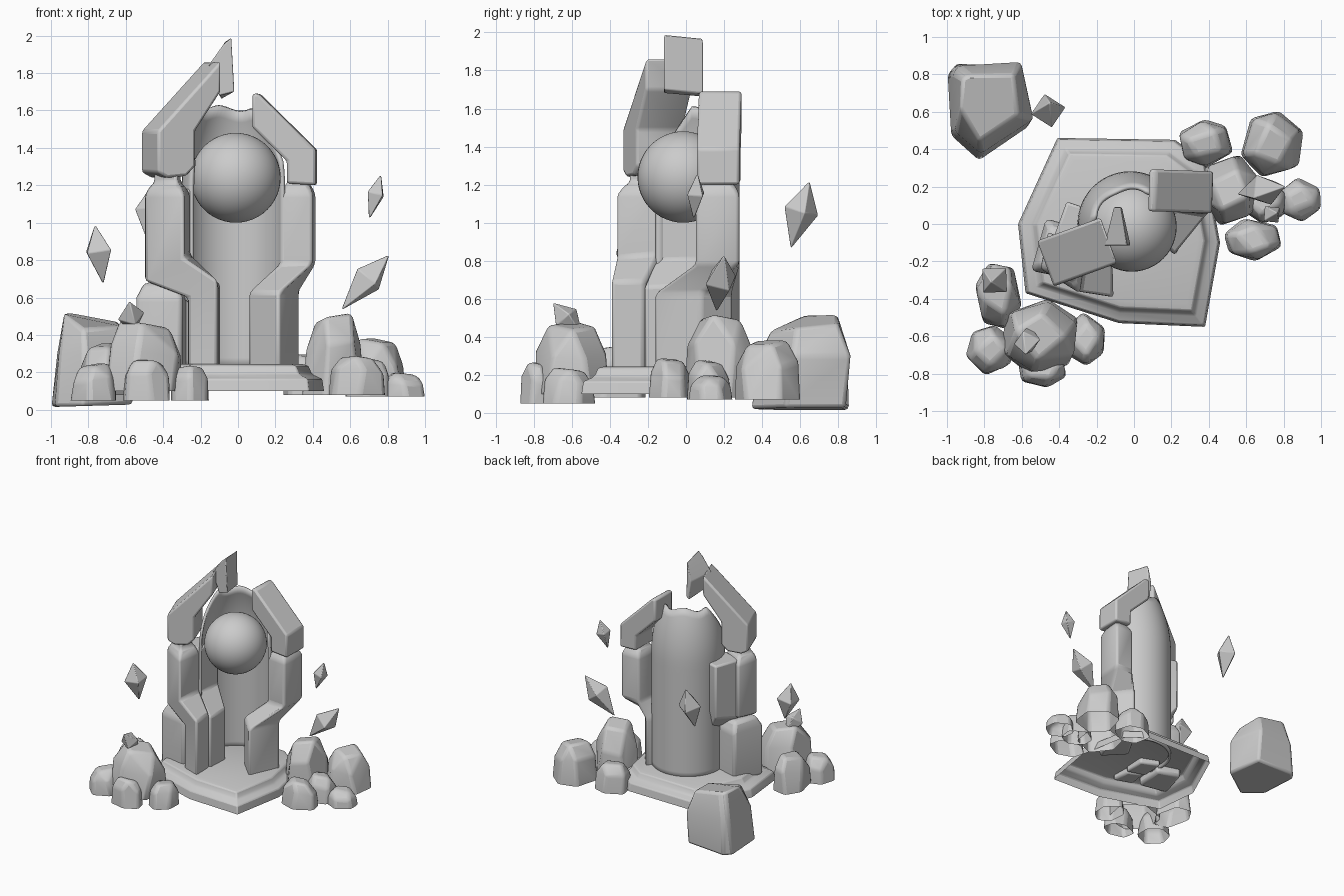
import bpy, bmesh, math, random
from mathutils import Vector, Matrix

if "Cube" in bpy.data.objects:
    bpy.data.objects.remove(bpy.data.objects["Cube"])


def finish(name, bm, bevel=0.015, angle=35):
    bmesh.ops.recalc_face_normals(bm, faces=bm.faces)
    me = bpy.data.meshes.new(name)
    bm.to_mesh(me)
    bm.free()
    ob = bpy.data.objects.new(name, me)
    bpy.context.collection.objects.link(ob)
    bpy.ops.object.select_all(action='DESELECT')
    ob.select_set(True)
    bpy.context.view_layer.objects.active = ob
    bpy.ops.object.shade_smooth_by_angle(angle=math.radians(angle))
    if bevel:
        m = ob.modifiers.new("soft_edges", 'BEVEL')
        m.width, m.segments, m.limit_method = bevel, 2, 'ANGLE'
        m.angle_limit = math.radians(25)
    return ob


def loft(name, rings, bottom=True, bevel=0.015):
    """Skin a stack of equal-sized point rings."""
    bm = bmesh.new()
    vs = [[bm.verts.new(p) for p in r] for r in rings]
    n = len(vs[0])
    for a, b in zip(vs, vs[1:]):
        for i in range(n):
            bm.faces.new((a[i], a[(i + 1) % n], b[(i + 1) % n], b[i]))
    bm.faces.new(vs[-1])
    if bottom:
        bm.faces.new(vs[0][::-1])
    return finish(name, bm, bevel)


def level(poly, z, scale=1.0, tilt=0.0):
    """Horizontal ring at z, scaled about its centre, sloping with x by tilt."""
    cx = sum(p[0] for p in poly) / len(poly)
    cy = sum(p[1] for p in poly) / len(poly)
    return [(cx + (x - cx) * scale, cy + (y - cy) * scale, z + tilt * (x - cx)) for x, y in poly]


def slab(name, profile, loc, angle, half):
    """Upright x-z profile given thickness, turned about z."""
    mat = Matrix.Translation(Vector(loc)) @ Matrix.Rotation(math.radians(angle), 4, 'Z')
    return loft(name, [[mat @ Vector((x, s * half, z)) for x, z in profile] for s in (-1, 1)])


def rock(name, x0, x1, y0, y1, z0, z1, seed):
    """Chunky faceted stone fitted to a box, hollow underneath."""
    rnd = random.Random(seed)
    pts, turn = [], rnd.random() * 6
    slope = rnd.random() * 6
    for h, s, n in ((0, 1.0, 6), (.58, .93, 6), (.95, .6, 4)):
        for i in range(n):
            a = turn + math.tau * (i + rnd.uniform(-.15, .15)) / n
            x, y = s * math.cos(a), s * math.sin(a)
            pts.append((x, y, h + (.1 * (x * math.cos(slope) + y * math.sin(slope)) if h else 0)))
    lo = [min(p[k] for p in pts) for k in range(3)]
    hi = [max(p[k] for p in pts) for k in range(3)]
    box = ((x0, x1), (y0, y1), (z0, z1))
    bm = bmesh.new()
    for p in pts:
        bm.verts.new([box[k][0] + (p[k] - lo[k]) / (hi[k] - lo[k]) * (box[k][1] - box[k][0]) for k in range(3)])
    bmesh.ops.convex_hull(bm, input=bm.verts)
    bmesh.ops.delete(bm, geom=[v for v in bm.verts if not v.link_faces], context='VERTS')
    low = [f for f in bm.faces if all(v.co.z < z0 + .01 for v in f.verts)]
    bmesh.ops.delete(bm, geom=low, context='FACES')
    bmesh.ops.dissolve_limit(bm, angle_limit=math.radians(14), verts=bm.verts, edges=bm.edges)
    return finish(name, bm, 0.02)


def crystal(name, bottom, top, r, turn=0.4):
    """Four-sided double-pointed shard."""
    a, b = Vector(bottom), Vector(top)
    q = (b - a).to_track_quat('Z', 'Y')
    bm = bmesh.new()
    lo, hi = bm.verts.new(a), bm.verts.new(b)
    ring = [bm.verts.new(a.lerp(b, .56) + q @ Vector((r * math.cos(turn + i * math.pi / 2),
            r * math.sin(turn + i * math.pi / 2), 0))) for i in range(4)]
    for i in range(4):
        bm.faces.new((ring[i], ring[(i + 1) % 4], hi))
        bm.faces.new((ring[(i + 1) % 4], ring[i], lo))
    return finish(name, bm, 0.005, 20)


# Stepped base, open underneath
base = [(-.41, .46), (.22, .45), (.38, .33), (.46, -.1), (.38, -.55), (-.08, -.53), (-.58, -.37), (-.62, 0)]
loft("stepped_base", [level(base, .1), level(base, .165, .98), level(base, .185, .89),
                      level(base, .2, .86), level(base, .235, .83), level(base, .245, .76)], False, 0.008)

# Curved back wall with a broken, inward-leaning top
bm = bmesh.new()
nu, nv = 32, 24
grid = []
for i in range(nu + 1):
    t = i / nu * 2 - 1
    ang = math.radians(115 - 100 * t)
    top = 1.61 + .015 * math.cos(t * 9) - .6 * max(0, abs(t) - .55)
    col = []
    for j in range(nv + 1):
        z = .22 + (top - .22) * j / nv
        r = .272 - .09 * (max(0, z - 1.18) / .45) ** 2
        col.append(bm.verts.new((-.02 + r * math.cos(ang), r * math.sin(ang), z)))
    grid.append(col)
for a, b in zip(grid, grid[1:]):
    for j in range(nv):
        bm.faces.new((a[j], b[j], b[j + 1], a[j + 1]))
wall = finish("curved_back_wall", bm, 0)
m = wall.modifiers.new("thickness", 'SOLIDIFY')
m.thickness, m.offset = .02, 0

# Floating orb
bpy.ops.mesh.primitive_uv_sphere_add(segments=48, ring_count=24, radius=.24, location=(-.012, -.015, 1.24))
bpy.context.object.name = "orb"
bpy.ops.object.shade_smooth()

# Kinked pillars, the front ones with narrow necks at the top
l_low = [(-.27, -.335), (-.11, -.395), (-.115, -.22), (-.24, -.17)]
l_up = [(-.50, -.24), (-.29, -.37), (-.255, -.15), (-.46, -.04)]
r_low = [(.055, 0), (.22, -.17), (.33, .08), (.2, .25)]
r_up = [(.225, .07), (.40, .05), (.415, .28), (.245, .28)]
for name, low, up, tilt, z1, z2 in (("left_pillar", l_low, l_up, .6, .65, .76),
                                   ("right_pillar", r_low, r_up, 0, .63, .78)):
    loft(name, [level(low, .2), level(low, z1, 1, tilt), level(up, z2, 1, tilt),
                level(up, 1.155), level(up, 1.195, .78), level(up, 1.21, .6), level(up, 1.3, .6)], True, .02)
i_low = [(-.26, -.17), (-.105, -.22), (-.095, -.03), (-.25, .03)]
i_up = [(-.44, -.10), (-.255, -.16), (-.24, .08), (-.36, .12)]
loft("left_inner_pillar", [level(i_low, .2), level(i_low, .62, 1, .6), level(i_up, .76, 1, .6), level(i_up, 1.18)])

# Broken arch pieces and the tip above them
slab("left_arch", [(-.195, 1.27), (-.195, 1.49), (.165, 1.865), (.165, 1.70), (.02, 1.49), (.02, 1.30),
                   (-.03, 1.25), (-.14, 1.24)], (-.29, -.145, 0), 20, .13)
slab("right_arch", [(.175, 1.20), (.175, 1.39), (-.13, 1.69), (-.165, 1.69), (-.165, 1.51), (.02, 1.33),
                    (.02, 1.21)], (.245, .175, 0), -2, .112)
tip = [(-.16, 1.84), (-.08, 1.95), (-.035, 1.99), (-.018, 1.70), (-.10, 1.68)]
loft("arch_tip", [[(x, -.115, z) for x, z in tip],
                  [(-.085 + (x + .085) * .3, .09, z - .02) for x, z in tip]], True, 0.008)

# Rubble block leaning behind the left pillar
block = [(-.55, -.25), (-.30, -.30), (-.27, -.03), (-.47, .03)]
loft("left_block", [level(block, .18), level(block, .60), level(block, .68, .72)], True, 0.025)

# Large boulder with a sloping top
rim = [(-1, .80), (-.98, .47), (-.83, .335), (-.56, .52), (-.60, .84), (-.95, .86)]
loft("large_boulder", [level(rim, .02, .99, .03),
                       level([(-.97, .81), (-.96, .49), (-.82, .37), (-.53, .56), (-.60, .87), (-.94, .85)], .30, .98),
                       [(-.92, .78, .52), (-.93, .62, .52), (-.83, .44, .43), (-.62, .58, .45), (-.64, .80, .47),
                        (-.88, .80, .51)]], True, 0.02)

# Two clusters of stones
rocks = [(-.71, -.30, -.80, -.40, .10, .48), (-.90, -.65, -.81, -.54, .05, .25), (-.62, -.36, -.875, -.68, .05, .27),
         (-.36, -.155, -.76, -.47, .05, .24), (-.85, -.60, -.56, -.21, .08, .36),
         (.34, .68, -.01, .37, .08, .52), (.24, .53, .30, .56, .08, .30), (.57, .905, .25, .605, .07, .385),
         (.77, 1.0, .01, .25, .07, .20), (.48, .79, -.20, .03, .08, .29), (.58, .82, .0, .24, .07, .28)]
for i, r in enumerate(rocks):
    rock("stone_%d" % (i + 1), *r, seed=i + 3)

# Crystals floating around and one resting on the stones
crystal("shard_left", (-.72, -.29, .67), (-.765, -.31, .99), .092)
crystal("shard_right_high", (.70, .04, 1.015), (.765, .06, 1.26), .058)
crystal("shard_right_low", (.55, .16, .53), (.81, .20, .83), .092)
crystal("shard_back", (-.47, .55, .86), (-.45, .65, 1.22), .095)
crystal("shard_on_stones", (-.56, -.54, .40), (-.58, -.70, .58), .075)
